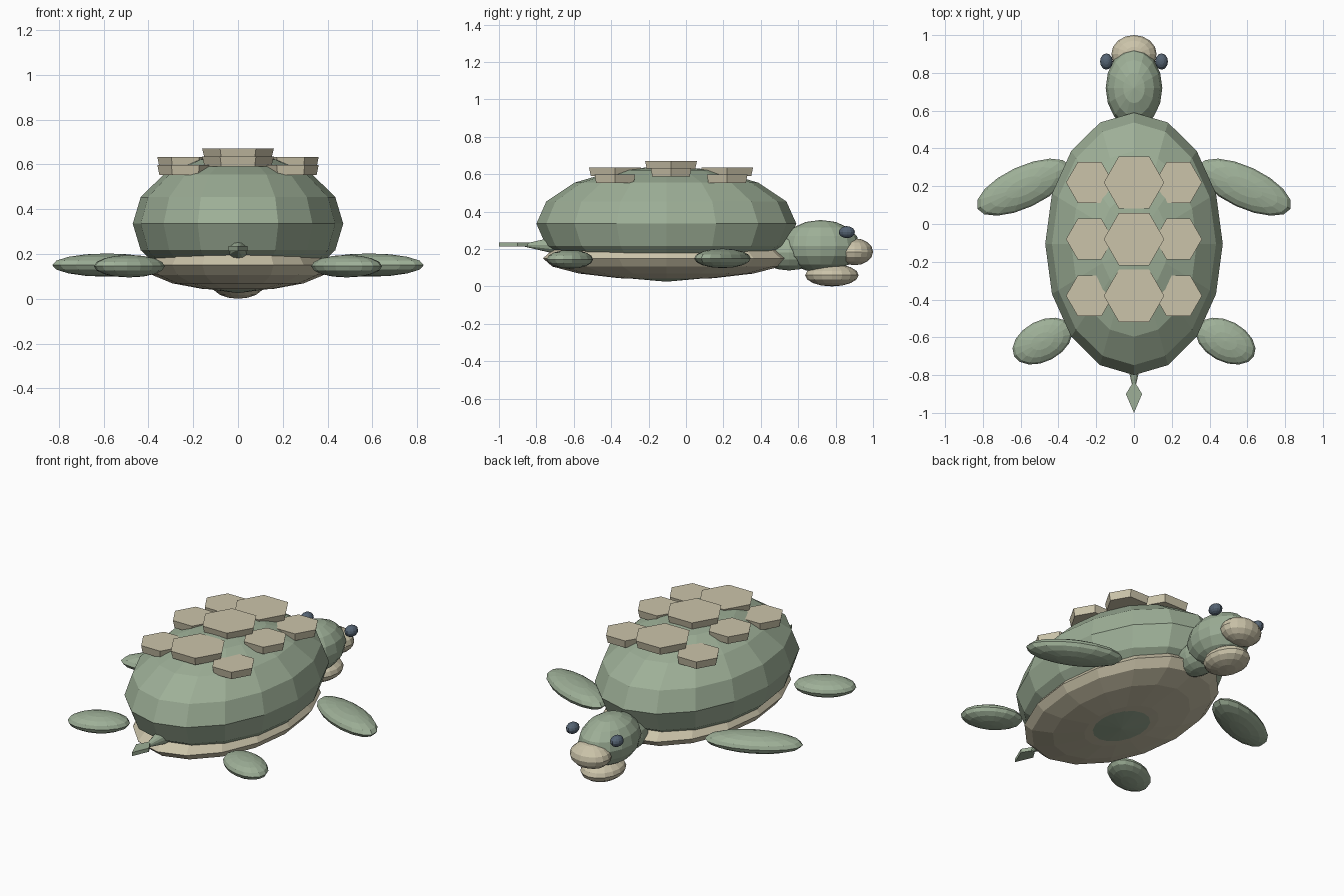
import bpy, bmesh, math
from mathutils import Matrix, Vector

if "Cube" in bpy.data.objects:
    bpy.data.objects.remove(bpy.data.objects["Cube"])


def material(name, rgb):
    m = bpy.data.materials.new(name)
    m.diffuse_color = (*rgb, 1)
    m.use_nodes = True
    m.node_tree.nodes["Principled BSDF"].inputs["Base Color"].default_value = m.diffuse_color
    return m


GREEN = material("sage green", (0.34, 0.43, 0.31))
BEIGE = material("warm beige", (0.60, 0.55, 0.40))
SLATE = material("dark slate", (0.09, 0.125, 0.17))


def finish(name, bm, mat):
    mesh = bpy.data.meshes.new(name)
    bmesh.ops.recalc_face_normals(bm, faces=bm.faces)
    bm.to_mesh(mesh)
    bm.free()
    mesh.materials.append(mat)
    ob = bpy.data.objects.new(name, mesh)
    bpy.context.collection.objects.link(ob)
    return ob


def ellipsoid(name, loc, radii, mat, turn=0, segments=16, rings=8):
    bm = bmesh.new()
    bmesh.ops.create_uvsphere(bm, u_segments=segments, v_segments=rings, radius=1)
    bm.transform(Matrix.Translation(loc) @ Matrix.Rotation(math.radians(turn), 4, 'Z')
                 @ Matrix.Diagonal((*radii, 1)))
    return finish(name, bm, mat)


def scute(name, x, y, top, radius):
    # Hexagonal plate, points along x, slightly tapered
    bm = bmesh.new()
    bmesh.ops.create_cone(bm, cap_ends=True, segments=6, radius1=radius * 0.93,
                          radius2=radius, depth=0.045)
    bm.transform(Matrix.Translation((x, y, top - 0.0225))
                 @ Matrix.Rotation(math.radians(30), 4, 'Z'))
    # Turn so that a corner lies on the x axis
    corner = max(bm.verts, key=lambda v: v.co.x).co - Vector((x, y, 0))
    if abs(corner.y) > 0.01:
        bmesh.ops.rotate(bm, verts=bm.verts, cent=(x, y, 0),
                         matrix=Matrix.Rotation(math.radians(30), 3, 'Z'))
    return finish(name, bm, BEIGE)


# Shell and belly
ellipsoid("shell", (0, -0.105, 0.335), (0.47, 0.695, 0.31), GREEN)
ellipsoid("belly_plate", (0, -0.105, 0.15), (0.415, 0.66, 0.115), BEIGE)

# Three rows of scutes on the back
for row, (y, drop) in enumerate([(0.22, 0.035), (-0.08, 0), (-0.38, 0.035)]):
    scute(f"center_scute_{row}", 0, y, 0.67 - drop, 0.16)
    for side in (-1, 1):
        scute(f"side_scute_{row}_{side}", side * 0.235, y, 0.633 - drop, 0.125)

# Head
ellipsoid("neck", (0, 0.55, 0.18), (0.10, 0.16, 0.095), GREEN)
ellipsoid("head", (0, 0.72, 0.215), (0.15, 0.21, 0.14), GREEN)
ellipsoid("snout", (0, 0.90, 0.185), (0.12, 0.10, 0.072), BEIGE)
ellipsoid("jaw", (0, 0.78, 0.06), (0.115, 0.143, 0.06), BEIGE)

# Eyes and flippers on both sides
for side in (-1, 1):
    ellipsoid(f"eye_{side}", (side * 0.146, 0.86, 0.29), (0.034, 0.043, 0.032), SLATE,
              segments=12)
    ellipsoid(f"front_flipper_{side}", (side * 0.585, 0.195, 0.15),
              (0.27, 0.11, 0.052), GREEN, turn=-25 * side)
    ellipsoid(f"rear_flipper_{side}", (side * 0.485, -0.62, 0.145),
              (0.17, 0.108, 0.05), GREEN, turn=-28 * side)

# Tail cone pointing backwards
bm = bmesh.new()
bmesh.ops.create_cone(bm, cap_ends=True, segments=12, radius1=0.05, radius2=0.004, depth=0.2)
bm.transform(Matrix.Translation((0, -0.78, 0.22)) @ Matrix.Rotation(math.radians(90), 4, 'X'))
finish("tail", bm, GREEN)

# Flat diamond at the tail tip
bm = bmesh.new()
face = bm.faces.new([bm.verts.new((x, y, 0.213)) for x, y in
                     [(0, -0.83), (0.043, -0.9), (0, -1.0), (-0.043, -0.9)]])
new = bmesh.ops.extrude_face_region(bm, geom=[face])["geom"]
bmesh.ops.translate(bm, vec=(0, 0, 0.022),
                    verts=[v for v in new if isinstance(v, bmesh.types.BMVert)])
finish("tail_tip", bm, GREEN)
